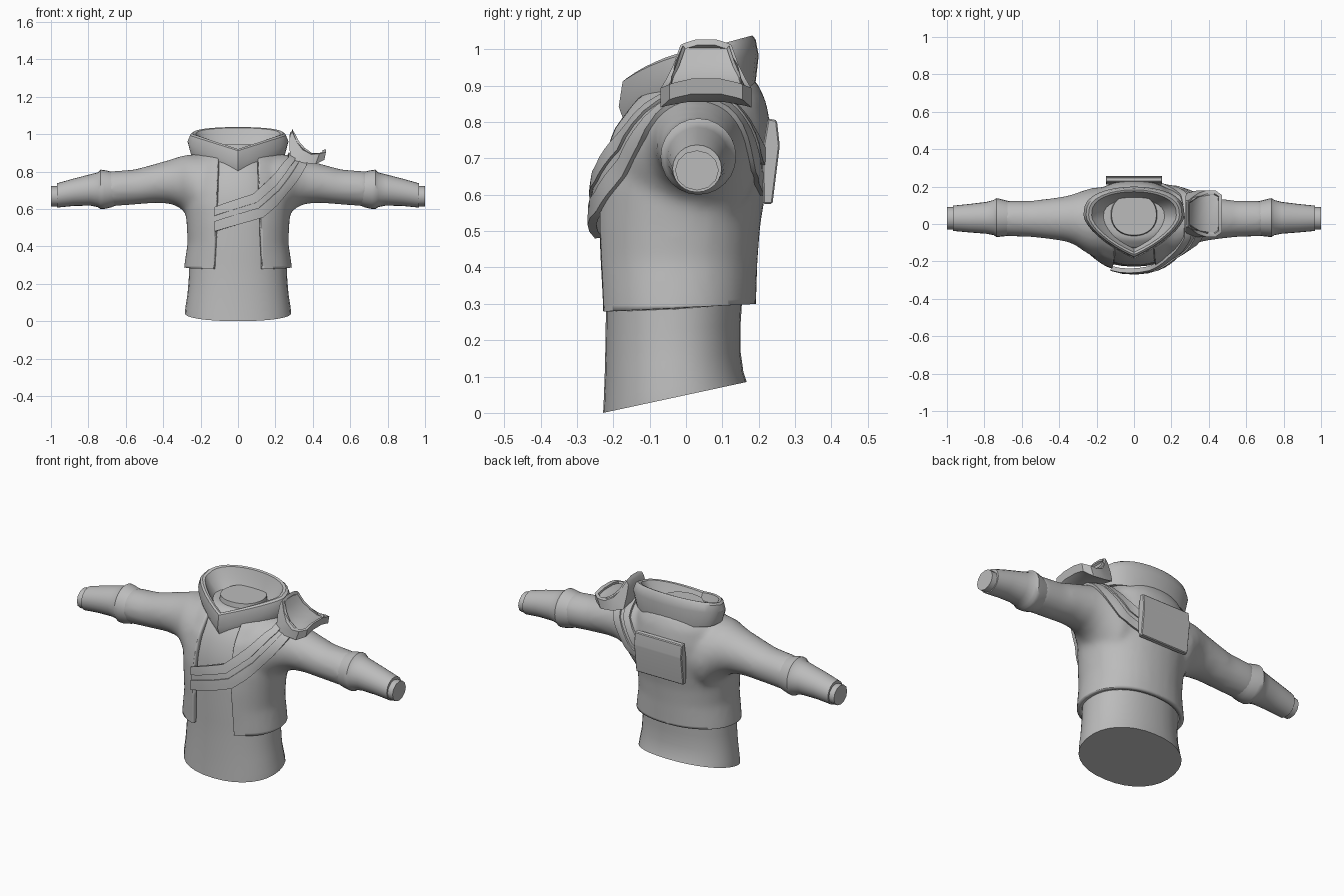
import bpy, bmesh, math
from mathutils import Vector
from mathutils.bvhtree import BVHTree

if "Cube" in bpy.data.objects:
    bpy.data.objects.remove(bpy.data.objects["Cube"])

cloth = bpy.data.materials.new("grey cloth")
cloth.use_nodes = True
GREY = (0.5, 0.5, 0.5, 1)
cloth.diffuse_color = GREY
for node in cloth.node_tree.nodes:
    if node.type == 'BSDF_PRINCIPLED':
        node.inputs["Base Color"].default_value = GREY


def finish(name, bm, angle=40):
    bmesh.ops.recalc_face_normals(bm, faces=bm.faces)
    mesh = bpy.data.meshes.new(name)
    bm.to_mesh(mesh)
    bm.free()
    mesh.materials.append(cloth)
    mesh.shade_smooth()
    mesh.set_sharp_from_angle(angle=math.radians(angle))
    obj = bpy.data.objects.new(name, mesh)
    bpy.context.collection.objects.link(obj)
    return obj


def loft(bm, rings, cyclic=False):
    """Skin closed rings; cap both ends unless the rings form a loop."""
    rows = [[bm.verts.new(p) for p in ring] for ring in rings]
    n = len(rows[0])
    pairs = list(zip(rows, rows[1:]))
    if cyclic:
        pairs.append((rows[-1], rows[0]))
    else:
        bm.faces.new(rows[0])
        bm.faces.new(rows[-1][::-1])
    for a, b in pairs:
        for i in range(n):
            j = (i + 1) % n
            bm.faces.new((a[i], a[j], b[j], b[i]))


def oval(lo1, hi1, lo2, hi2, n=32, power=0.92):
    """Points of a slightly squared oval filling a rectangle."""
    pts = []
    for i in range(n):
        t = 2 * math.pi * i / n
        c, s = math.cos(t), math.sin(t)
        u = math.copysign(abs(c) ** power, c)
        v = math.copysign(abs(s) ** power, s)
        pts.append(((lo1 + hi1) / 2 + u * (hi1 - lo1) / 2,
                    (lo2 + hi2) / 2 + v * (hi2 - lo2) / 2))
    return pts


def ring_z(z, rx, front, back):
    return [Vector((x, y, z)) for x, y in oval(-rx, rx, front, back)]


def ring_x(x, low, high, front, back, n=24):
    return [Vector((x, y, z)) for y, z in oval(front, back, low, high, n, 1)]


# Undershirt with a slanted bottom hem
rings = [ring_z(*r) for r in (
    (0, .284, -.228, .167), (.04, .281, -.226, .158), (.12, .270, -.223, .150),
    (.22, .263, -.221, .150), (.32, .260, -.22, .155), (.5, .25, -.225, .165),
    (.65, .25, -.22, .18), (.76, .23, -.195, .18), (.85, .19, -.145, .17),
    (.9, .15, -.09, .16))]
for ring in rings:
    for p in ring:
        p.z += .085 * (p.y + .228) / .395 * max(0, 1 - p.z / .3)
bm = bmesh.new()
loft(bm, rings)
finish("undershirt", bm)

# Neck plug inside the collar
bm = bmesh.new()
loft(bm, [ring_z(.82, .14, -.08, .17), ring_z(.945, .12, -.06, .16)])
finish("neck", bm)

# Jacket: torso and sleeves blended into one smooth skin
bm = bmesh.new()
loft(bm, [ring_z(*r) for r in (
    (.2, .295, -.245, .19), (.3, .288, -.248, .193), (.42, .27, -.256, .197),
    (.52, .275, -.258, .205), (.62, .285, -.254, .222), (.7, .285, -.24, .235),
    (.78, .27, -.215, .235), (.86, .245, -.155, .22), (.92, .19, -.08, .19))])
for side in (1, -1):
    loft(bm, [ring_x(side * r[0], *r[1:]) for r in (
        (.1, .48, .89, -.19, .2), (.22, .5, .893, -.175, .195),
        (.27, .565, .89, -.145, .18), (.31, .605, .882, -.115, .165),
        (.36, .627, .865, -.095, .15), (.44, .632, .842, -.082, .138),
        (.55, .623, .812, -.07, .125), (.7, .612, .80, -.065, .125))])
jacket = finish("jacket", bm)
mod = jacket.modifiers.new("blend", 'REMESH')
mod.mode = 'VOXEL'
mod.voxel_size = .016
mod = jacket.modifiers.new("relax", 'SMOOTH')
mod.factor = .5
mod.iterations = 8
bm = bmesh.new()
bm.from_object(jacket, bpy.context.evaluated_depsgraph_get())
bpy.data.objects.remove(jacket)
skin = BVHTree.FromBMesh(bm)


def cut(co, normal, **kw):
    bmesh.ops.bisect_plane(bm, geom=bm.verts[:] + bm.edges[:] + bm.faces[:],
                           plane_co=co, plane_no=normal, **kw)


# Hem and open front
cut((0, 0, .29), (0, -.05, 1), clear_inner=True)
right_edge, left_edge = (Vector((-.125, 0, .4)), Vector((1, 0, -.04))), \
                        (Vector((.128, 0, .4)), Vector((-1, 0, -.04)))
for co, no in (right_edge, left_edge):
    cut(co, no)
gap = []
for f in bm.faces:
    c = f.calc_center_median()
    if c.y < -.03 and c.z < .88 and all((c - co).dot(no) > 0
                                        for co, no in (right_edge, left_edge)):
        gap.append(f)
bmesh.ops.delete(bm, geom=gap, context='FACES')
jacket = finish("jacket", bm, 50)
mod = jacket.modifiers.new("cloth thickness", 'SOLIDIFY')
mod.thickness = .025
mod.offset = -1

# Forearm cuffs and wrist plugs
for side, label in ((1, "left"), (-1, "right")):
    bm = bmesh.new()
    loft(bm, [ring_x(side * r[0], *r[1:]) for r in (
        (.62, .63, .785, -.05, .11), (.68, .608, .80, -.064, .125),
        (.715, .60, .808, -.068, .134), (.735, .60, .81, -.07, .138),
        (.75, .61, .795, -.06, .128), (.79, .618, .785, -.052, .118),
        (.88, .616, .762, -.045, .107), (.968, .607, .737, -.037, .098))])
    finish(label + "_cuff", bm)
    bm = bmesh.new()
    loft(bm, [ring_x(side * x, .612, .722, -.03, .09, 12) for x in (.95, 1)])
    finish(label + "_wrist", bm)

# Tall collar with a pointed front
levels = ((.93, 0), (1, None), (.95, .93), (.9, 1), (.84, .97), (.74, .6), (.6, .25))
rings = []
for scale, height in levels:
    ring = []
    for i in range(32):
        a = 2 * math.pi * i / 32
        s, c = math.sin(a), math.cos(a)
        w = abs(s)
        if c > 0:
            y = .05 - .235 * (.5 * c + .5 * (1 - w))
            low, top = .80 + .09 * w, .92 + .08 * w
        else:
            y = .05 + .15 * abs(c) ** .75
            low, top = .89 - .01 * abs(c), 1 + .038 * abs(c) ** .7
        h = .65 - .3 * max(c, 0) if height is None else height
        ring.append((.27 * s * scale, .03 + (y - .03) * scale, low + (top - low) * h))
    rings.append(ring)
bm = bmesh.new()
loft(bm, rings, cyclic=True)
finish("collar", bm, 35)

# Sash strips laid over the jacket, from front across the left shoulder to the back
upper = [Vector(p) for p in (
    (-.128, -.25, .61), (.08, -.25, .68), (.18, -.2, .77), (.27, -.08, .88),
    (.27, .05, .9), (.25, .17, .84), (.17, .24, .74), (.08, .25, .66))]
lower = [Vector(p) for p in (
    (-.128, -.26, .48), (.14, -.26, .555), (.26, -.2, .65), (.36, -.08, .82),
    (.38, .05, .86), (.35, .15, .79), (.26, .21, .66), (.12, .25, .59))]


def along(path, t):
    i = min(int(t), len(path) - 2)
    return path[i].lerp(path[i + 1], t - i)


for name, v0, v1, lift in (("sash_upper", 0, .36, .014), ("sash_middle", .34, .6, .006),
                           ("sash_lower", .58, 1, .014)):
    rings = []
    for k in range(29):
        t = k / 4
        outer, inner = [], []
        for j in range(5):
            v = v0 + (v1 - v0) * j / 4
            co, no, *_ = skin.find_nearest(along(upper, t).lerp(along(lower, t), v))
            outer.append(co + no * lift)
            inner.append(co - no * .01)
        rings.append(outer + inner[::-1])
    bm = bmesh.new()
    loft(bm, rings)
    finish(name, bm, 35)

# Plate on the back
profile = ((.212, .575), (.238, .575), (.258, .735), (.25, .805), (.225, .81), (.21, .72))
bm = bmesh.new()
loft(bm, [[(x, y, z) for y, z in profile] for x in (-.15, .15)])
bmesh.ops.bevel(bm, geom=bm.edges[:], offset=.004, segments=1, affect='EDGES')
finish("back_plate", bm, 25)

# Scooped shoulder pad: upper x, z, lower x, z and half width
rings = []
for ux, uz, lx, lz, half in (
        (.29, 1.03, .277, 1.01, .07), (.315, .975, .275, .95, .09),
        (.345, .935, .28, .885, .11), (.39, .91, .34, .866, .125),
        (.435, .912, .415, .858, .125), (.47, .922, .462, .88, .10)):
    cols = (-1, -.85, -.4, .4, .85, 1)
    top = [(ux, .055 + v * half, uz - .018 * v * v) for v in cols]
    base = [(lx, .055 + v * half, lz - .018 * v * v) for v in cols]
    rings.append(top + base[::-1])
bm = bmesh.new()
loft(bm, rings)
bmesh.ops.recalc_face_normals(bm, faces=bm.faces)
bm.faces.ensure_lookup_table()
# Recess the upper surface behind a rim
scoop = [f for f in bm.faces if len(f.verts) == 4 and f.normal.z > .3]
bmesh.ops.inset_region(bm, faces=scoop, thickness=.018, depth=0)
bmesh.ops.inset_region(bm, faces=scoop, thickness=.004, depth=-.01)
finish("shoulder_pad", bm, 35)
